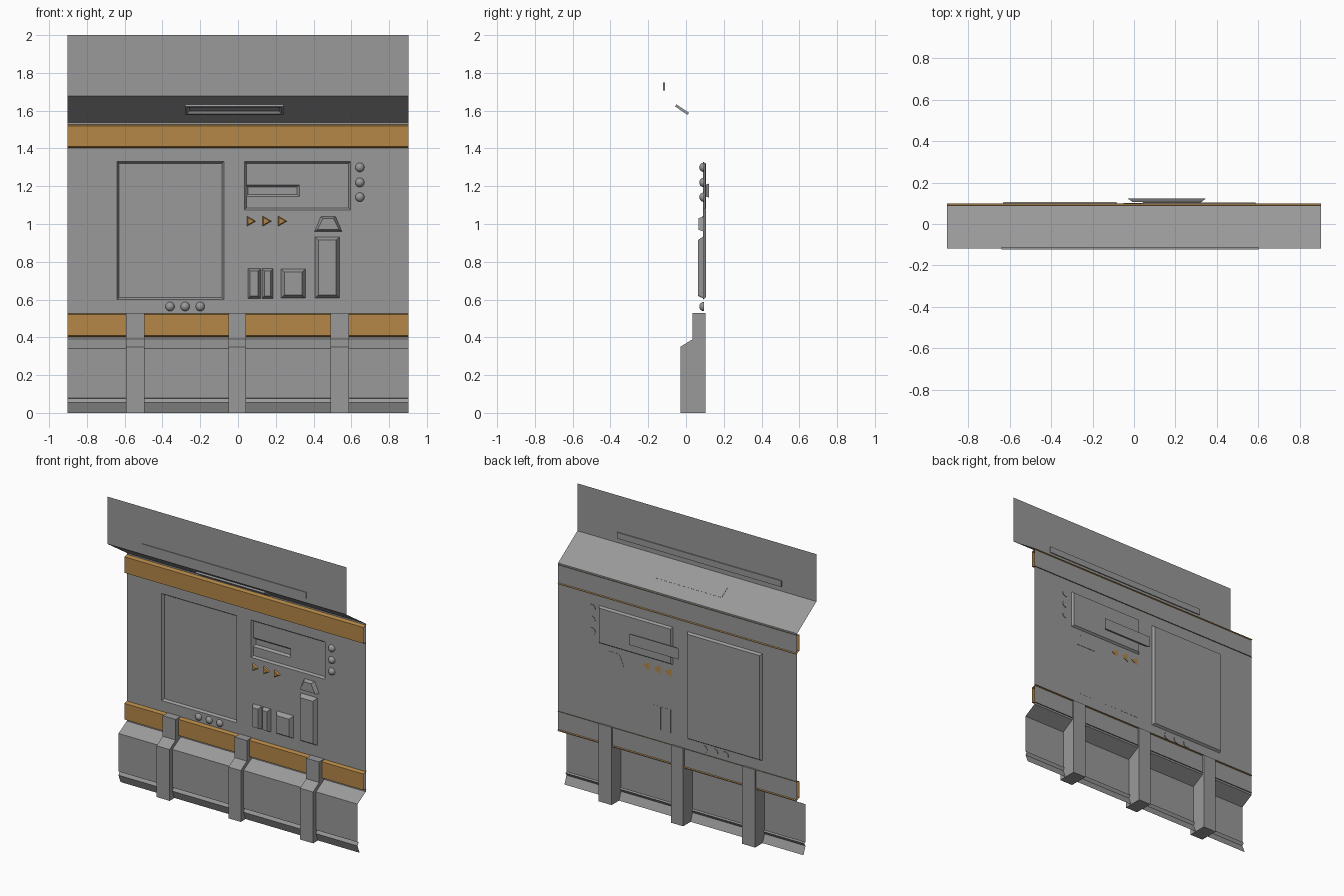
import bpy, bmesh, math
from mathutils import Matrix, Vector

if "Cube" in bpy.data.objects:
    bpy.data.objects.remove(bpy.data.objects["Cube"])

W = 0.902      # half width of the panel
WALL_Y = 0.09  # main wall plane


def material(name, r, g, b):
    m = bpy.data.materials.new(name)
    m.diffuse_color = (r, g, b, 1)
    m.use_nodes = True
    m.node_tree.nodes["Principled BSDF"].inputs["Base Color"].default_value = m.diffuse_color
    return m


grey = material("grey_metal", 0.32, 0.32, 0.32)
orange = material("orange_trim", 0.46, 0.245, 0.063)


def make(name, verts, faces, mat=grey, closed=False):
    me = bpy.data.meshes.new(name)
    me.from_pydata(verts, [], faces)
    if closed:
        bm = bmesh.new()
        bm.from_mesh(me)
        bmesh.ops.recalc_face_normals(bm, faces=bm.faces)
        bm.to_mesh(me)
        bm.free()
    ob = bpy.data.objects.new(name, me)
    bpy.context.collection.objects.link(ob)
    me.materials.append(mat)
    return ob


def sheet(name, profile, mat=grey):
    """Open sheet: (y, z) profile running downwards, swept over the full width."""
    verts = [(x, y, z) for y, z in profile for x in (-W, W)]
    faces = [(2*i + 2, 2*i + 3, 2*i + 1, 2*i) for i in range(len(profile) - 1)]
    return make(name, verts, faces, mat)


def loft(name, front, yf, back, yb, caps="fb", mat=grey):
    """Join two (x, z) outlines lying at depths yf and yb."""
    n = len(front)
    verts = [(x, yf, z) for x, z in front] + [(x, yb, z) for x, z in back]
    faces = [(i, i + n, (i + 1) % n + n, (i + 1) % n) for i in range(n)]
    if "b" not in caps or "f" not in caps:   # open recess: faces look inwards
        faces = [f[::-1] for f in faces]
    if "f" in caps:
        faces.append(tuple(range(n)))
    if caps == "b":
        faces.append(tuple(range(n, 2*n)))
    elif "b" in caps:
        faces.append(tuple(reversed(range(n, 2*n))))
    return make(name, verts, faces, mat, closed=(caps == "fb"))


def rect(x0, x1, z0, z1, inset=0.0):
    x0, x1, z0, z1 = x0 + inset, x1 - inset, z0 + inset, z1 - inset
    return [(x0, z0), (x1, z0), (x1, z1), (x0, z1)]


def holed(name, y, xs, zs, holes):
    """Flat grid of quads in the xz plane with some cells left open."""
    n = len(xs)
    verts = [(x, y, z) for z in zs for x in xs]
    faces = [(j*n + i, j*n + i + 1, (j+1)*n + i + 1, (j+1)*n + i)
             for j in range(len(zs) - 1) for i in range(n - 1) if (i, j) not in holes]
    return make(name, verts, faces)


# Overhanging header and main wall with two window openings
sheet("header", [(-0.118, 2.0), (-0.118, 1.677), (WALL_Y, 1.537)])
holed("wall", WALL_Y, [-W, -0.64, -0.075, 0.035, 0.595, W],
      [0.39, 0.6, 1.075, 1.33, 1.537], {(1, 1), (1, 2), (3, 2)})

# Recessed screens
loft("large_screen", rect(-0.64, -0.075, 0.6, 1.33), WALL_Y,
     rect(-0.64, -0.075, 0.6, 1.33, 0.01), 0.105, "b")
loft("small_screen_rim", rect(0.035, 0.595, 1.075, 1.33), WALL_Y,
     rect(0.035, 0.595, 1.075, 1.33, 0.01), 0.104, "")
holed("small_screen", 0.104, [0.045, 0.325, 0.585], [1.085, 1.145, 1.207, 1.32], {(0, 1)})

# Slot recessed in the small screen, with its housing behind
loft("slot_recess", rect(0.04, 0.325, 1.145, 1.207), 0.104,
     rect(0.04, 0.325, 1.145, 1.207, 0.012), 0.118, "b")
loft("slot_housing", rect(-0.005, 0.325, 1.145, 1.207), 0.105,
     rect(-0.03, 0.345, 1.14, 1.215), 0.122, "b")

# Lower skirt with kick strip
sheet("skirt", [(WALL_Y, 0.39), (0.0, 0.34), (0.0, 0.08), (0.012, 0.075),
                (0.0, 0.055), (0.022, 0.0)])

# Orange trim channels
for name, z in (("upper_trim", 1.4), ("lower_trim", 0.4)):
    sheet(name, [(0.1, z + 0.13), (0.065, z + 0.12), (0.065, z + 0.01), (0.1, z)], orange)

# Support pillars
side = [(0.102, 0), (-0.03, 0), (-0.03, 0.35), (0.035, 0.39), (0.035, 0.53), (0.102, 0.53)]
for x0, x1 in ((-0.593, -0.495), (-0.05, 0.042), (0.49, 0.588)):
    n = len(side)
    verts = [(x, y, z) for x in (x0, x1) for y, z in side]
    faces = [(i, (i + 1) % n, (i + 1) % n + n, i + n) for i in range(n)]
    faces += [tuple(range(n)), tuple(range(n, 2*n))]
    make("pillar", verts, faces, closed=True)

# Header strip
strip = rect(-0.64, 0.6, 1.708, 1.75)
loft("header_strip", strip, -0.123, strip, -0.111)

# Light fixture under the overhang: nested rings (inset, depth), then the lens
rings = [(0.0, 0.001), (0.0, -0.012), (0.01, -0.012), (0.022, -0.003)]
verts = [(x, y, z) for inset, y in rings for x, z in rect(-0.26, 0.26, -0.04, 0.04, inset)]
faces = [(4*k + i, 4*k + (i+1) % 4, 4*k + 4 + (i+1) % 4, 4*k + 4 + i)
         for k in range(3) for i in range(4)]
light = make("overhang_light", verts, faces + [(12, 13, 14, 15), (3, 2, 1, 0)], closed=True)
light.matrix_world = (Matrix.Translation((-0.02, -0.018, 1.61))
                      @ Matrix.Rotation(math.radians(56), 4, "X"))

# Bevelled push buttons
for name, r in (("tall_button", (0.405, 0.54, 0.605, 0.935)),
                ("square_button", (0.225, 0.36, 0.605, 0.765)),
                ("left_half_button", (0.05, 0.12, 0.605, 0.765)),
                ("right_half_button", (0.125, 0.187, 0.605, 0.765))):
    inset = 0.014 if "half" in name else 0.02
    loft(name, rect(*r, inset), 0.063, rect(*r), 0.094)
loft("trapezoid_button", [(0.42, 0.97), (0.535, 0.97), (0.505, 1.03), (0.45, 1.03)], 0.065,
     [(0.403, 0.96), (0.552, 0.96), (0.518, 1.04), (0.437, 1.04)], 0.094)

# Arrow markers
for x in (0.045, 0.128, 0.21):
    base = [(x, 0.985), (x + 0.052, 1.015), (x, 1.045)]
    tip = [(x + 0.007, 0.996), (x + 0.04, 1.015), (x + 0.007, 1.034)]
    loft("arrow_marker", tip, 0.08, base, 0.093, mat=orange)

# Domed knobs
spots = [(0.645, z) for z in (1.3, 1.22, 1.142)] + [(x, 0.563) for x in (-0.36, -0.28, -0.2)]
for x, z in spots:
    bm = bmesh.new()
    bmesh.ops.create_uvsphere(bm, u_segments=16, v_segments=8, radius=0.025)
    cut = bmesh.ops.bisect_plane(bm, geom=bm.verts[:] + bm.edges[:] + bm.faces[:], dist=1e-5,
                                 plane_co=(0, 0, 0), plane_no=(0, 1, 0), clear_outer=True)
    rim = [e for e in cut["geom_cut"] if isinstance(e, bmesh.types.BMEdge)]
    bmesh.ops.contextual_create(bm, geom=rim)
    for f in bm.faces:
        f.smooth = len(f.verts) < 5
    bmesh.ops.recalc_face_normals(bm, faces=bm.faces)
    bmesh.ops.translate(bm, verts=bm.verts, vec=Vector((x, 0.095, z)))
    me = bpy.data.meshes.new("knob")
    bm.to_mesh(me)
    bm.free()
    me.materials.append(grey)
    bpy.context.collection.objects.link(bpy.data.objects.new("knob", me))
